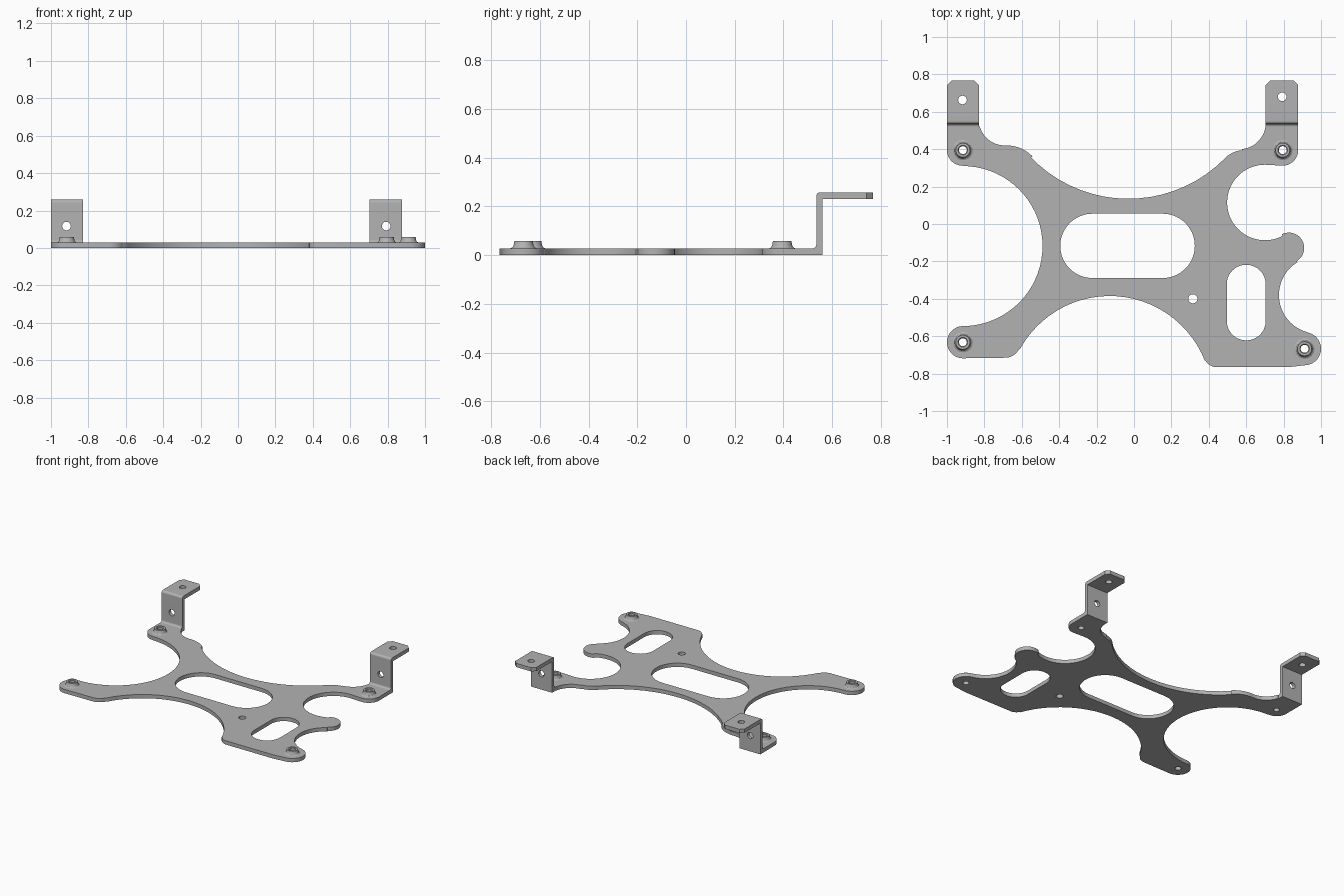
import bpy, bmesh
from math import cos, sin, radians, pi
from mathutils import Matrix

cube = bpy.data.objects.get("Cube")
if cube:
    bpy.data.objects.remove(cube)

GREY = (0.45, 0.45, 0.45, 1)
metal = bpy.data.materials.new("grey_metal")
metal.use_nodes = True
metal.diffuse_color = GREY
metal.node_tree.nodes["Principled BSDF"].inputs["Base Color"].default_value = GREY

T = 0.028                 # sheet thickness
TAB_Y = 0.52              # where the flat sheet meets the folded tabs
BOSSES = [(-0.915, 0.395), (0.795, 0.395), (-0.915, -0.632), (0.912, -0.667)]


def arc(cx, cy, r, a0, a1):
    n = max(4, int(abs(a1 - a0) / 5))
    angles = [radians(a0 + (a1 - a0) * i / n) for i in range(n + 1)]
    return [(cx + r * cos(a), cy + r * sin(a)) for a in angles]


def circle(cx, cy, r):
    return arc(cx, cy, r, 0, 360)[:-1]


def add_object(name, mesh):
    ob = bpy.data.objects.new(name, mesh)
    bpy.context.collection.objects.link(ob)
    mesh.materials.clear()
    mesh.materials.append(metal)
    return ob


def smooth(ob):
    bpy.ops.object.select_all(action='DESELECT')
    ob.select_set(True)
    bpy.context.view_layer.objects.active = ob
    bpy.ops.object.shade_smooth_by_angle(angle=radians(30))


def sheet(name, loops):
    """Flat plate with holes from closed 2D loops."""
    curve = bpy.data.curves.new(name, 'CURVE')
    curve.dimensions, curve.fill_mode, curve.extrude = '2D', 'BOTH', T / 2
    for pts in loops:
        s = curve.splines.new('POLY')
        s.points.add(len(pts) - 1)
        for p, (x, y) in zip(s.points, pts):
            p.co = (x, y, 0, 1)
        s.use_cyclic_u = True
    tmp = bpy.data.objects.new(name, curve)
    bpy.context.collection.objects.link(tmp)
    graph = bpy.context.evaluated_depsgraph_get()
    mesh = bpy.data.meshes.new_from_object(tmp.evaluated_get(graph))
    bpy.data.objects.remove(tmp)
    bm = bmesh.new()
    bm.from_mesh(mesh)
    bmesh.ops.remove_doubles(bm, verts=bm.verts, dist=0.0002)
    bmesh.ops.translate(bm, verts=bm.verts, vec=(0, 0, T / 2))
    bmesh.ops.recalc_face_normals(bm, faces=bm.faces)
    bm.to_mesh(mesh)
    bm.free()
    ob = add_object(name, mesh)
    smooth(ob)


# Main plate: tangent arcs, counter-clockwise from the left rear tab
outline = (
    [(-1, TAB_Y)]
    + arc(-0.917, 0.395, 0.083, 180, 270)
    + arc(-0.917, -0.118, 0.428, 90, -90)
    + arc(-0.914, -0.632, 0.086, 90, 270)
    + arc(-0.69, -0.63, 0.085, 270, 331)
    + arc(-0.13, -0.932, 0.547, 151, 21)
    + arc(0.44, -0.70, 0.065, 205, 270)
    + [(0.83, -0.765)]
    + arc(0.912, -0.667, 0.088, -80, 76.5)
    + arc(0.981, -0.38, 0.206, 256, 121.5)
    + arc(0.828, -0.128, 0.082, -58.5, 118)
    + arc(0.70, 0.115, 0.202, 298, 90)
    + arc(0.795, 0.395, 0.083, 270, 360)
    + [(0.878, TAB_Y)]
    + arc(0.564, 0.54, 0.14, -8.2, -85)
    + arc(0.591, 0.245, 0.15, 95, 135)
    + arc(-0.03, 0.859, 0.724, -45, -136)
    + arc(-0.68, 0.23, 0.19, 44, 92)
    + arc(-0.69, 0.56, 0.14, -88, -163.4)
)
wide_slot = arc(0.153, -0.117, 0.172, -90, 90) + arc(-0.222, -0.117, 0.172, 90, 270)
tall_slot = arc(0.6, -0.322, 0.104, 0, 180) + arc(0.6, -0.518, 0.104, 180, 360)
holes = [wide_slot, tall_slot, circle(0.315, -0.4, 0.024)]
holes += [circle(x, y, 0.021) for x, y in BOSSES]
sheet("base_plate", [outline] + holes)


# Flared hollow mounting bosses
def boss(name, x, y):
    profile = [(0.021, T), (0.054, T), (0.046, 0.032), (0.041, 0.04),
               (0.038, 0.058), (0.026, 0.058), (0.021, 0.053)]
    bm = bmesh.new()
    ring = [bm.verts.new((r, 0, z)) for r, z in profile]
    edges = [bm.edges.new((a, b)) for a, b in zip(ring, ring[1:] + ring[:1])]
    bmesh.ops.spin(bm, geom=ring + edges, cent=(0, 0, 0), axis=(0, 0, 1),
                   angle=2 * pi, steps=32)
    bmesh.ops.remove_doubles(bm, verts=bm.verts, dist=0.0001)
    bmesh.ops.recalc_face_normals(bm, faces=bm.faces)
    mesh = bpy.data.meshes.new(name)
    bm.to_mesh(mesh)
    bm.free()
    ob = add_object(name, mesh)
    ob.location = (x, y, 0)
    smooth(ob)


for i, (x, y) in enumerate(BOSSES):
    boss(f"mounting_boss_{i + 1}", x, y)


# Folded Z-shaped tabs with a hole in the wall and in the flange
def tab(name, x0, x1, hole_x, hole_y):
    profile = ([(TAB_Y, 0), (0.56, 0), (0.56, 0.23), (0.768, 0.23), (0.768, 0.258)]
               + arc(0.551, 0.242, 0.016, 90, 180)
               + arc(TAB_Y, T + 0.015, 0.015, 0, -90))
    bm = bmesh.new()
    face = bm.faces.new([bm.verts.new((x0, y, z)) for y, z in profile])
    new = bmesh.ops.extrude_face_region(bm, geom=[face])["geom"]
    bmesh.ops.translate(bm, vec=(x1 - x0, 0, 0),
                        verts=[v for v in new if isinstance(v, bmesh.types.BMVert)])
    corners = [e for e in bm.edges if all(v.co.y > 0.76 for v in e.verts)
               and abs(e.verts[0].co.x - e.verts[1].co.x) < 0.001]
    bmesh.ops.bevel(bm, geom=corners, offset=0.026, segments=1, affect='EDGES')
    bmesh.ops.recalc_face_normals(bm, faces=bm.faces)
    mesh = bpy.data.meshes.new(name)
    bm.to_mesh(mesh)
    bm.free()
    ob = add_object(name, mesh)

    bm = bmesh.new()
    upright = Matrix.Translation((hole_x, hole_y, 0.244))
    sideways = Matrix.Translation((hole_x, 0.548, 0.117)) @ Matrix.Rotation(pi / 2, 4, 'X')
    for m in (upright, sideways):
        bmesh.ops.create_cone(bm, cap_ends=True, segments=24, radius1=0.023,
                              radius2=0.023, depth=0.1, matrix=m)
    mesh = bpy.data.meshes.new(name + "_drill")
    bm.to_mesh(mesh)
    bm.free()
    drill = add_object(name + "_drill", mesh)
    cut = ob.modifiers.new("holes", 'BOOLEAN')
    cut.operation, cut.solver, cut.object = 'DIFFERENCE', 'EXACT', drill
    graph = bpy.context.evaluated_depsgraph_get()
    result = bpy.data.meshes.new_from_object(ob.evaluated_get(graph))
    ob.modifiers.clear()
    ob.data = result
    bpy.data.objects.remove(drill)
    smooth(ob)


tab("right_rear_tab", -1, -0.83, -0.917, 0.663)
tab("left_rear_tab", 0.704, 0.878, 0.792, 0.68)
